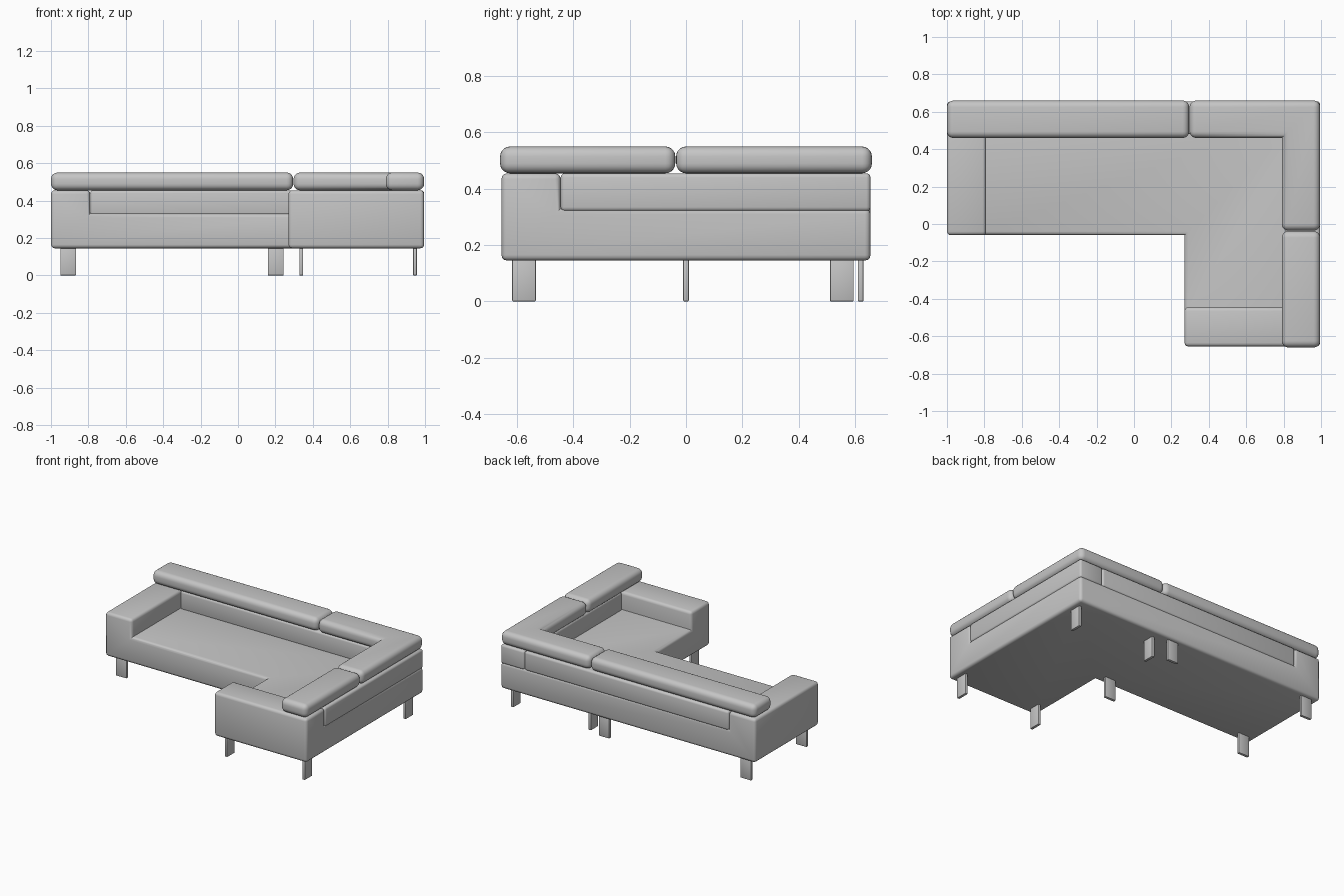
import bpy
import bmesh
from math import radians

cube = bpy.data.objects.get("Cube")
if cube:
    bpy.data.objects.remove(cube, do_unlink=True)

# One plain upholstery colour for the whole sofa
grey = bpy.data.materials.new("soft_grey")
grey.use_nodes = True
COLOUR = (0.56, 0.56, 0.56, 1)
grey.diffuse_color = COLOUR
bsdf = next(n for n in grey.node_tree.nodes if n.type == "BSDF_PRINCIPLED")
bsdf.inputs["Base Color"].default_value = COLOUR

AXES = ((1, 0, 0), (0, 1, 0), (0, 0, 1))


def rounded_blocks(name, xs, ys, zs, filled, bevel, segments=3):
    """Weld the filled cells of a grid into one solid and round its outer edges."""
    bm = bmesh.new()
    verts = {}
    grid = (xs, ys, zs)

    def vert(key):
        if key not in verts:
            verts[key] = bm.verts.new([grid[a][key[a]] for a in range(3)])
        return verts[key]

    for cell in filled:
        for axis in range(3):
            u, v = AXES[(axis + 1) % 3], AXES[(axis + 2) % 3]
            for side in (0, 1):
                step = 1 if side else -1
                neighbour = tuple(c + step * d for c, d in zip(cell, AXES[axis]))
                if neighbour in filled:
                    continue
                start = [c + side * d for c, d in zip(cell, AXES[axis])]
                corners = ((0, 0), (1, 0), (1, 1), (0, 1))
                bm.faces.new([vert(tuple(s + i * p + j * q for s, p, q in zip(start, u, v)))
                              for i, j in corners])
    bmesh.ops.recalc_face_normals(bm, faces=bm.faces[:])
    bmesh.ops.dissolve_limit(bm, angle_limit=radians(1), verts=bm.verts[:], edges=bm.edges[:])
    bm.normal_update()
    outer = [e for e in bm.edges if e.calc_face_angle_signed(0) > 0.5]
    bmesh.ops.bevel(bm, geom=outer, offset=bevel, offset_type="OFFSET",
                    segments=segments, profile=0.5, affect="EDGES", clamp_overlap=True)
    bmesh.ops.recalc_face_normals(bm, faces=bm.faces[:])

    mesh = bpy.data.meshes.new(name)
    bm.to_mesh(mesh)
    bm.free()
    mesh.materials.append(grey)
    obj = bpy.data.objects.new(name, mesh)
    bpy.context.collection.objects.link(obj)
    bpy.ops.object.select_all(action="DESELECT")
    obj.select_set(True)
    bpy.context.view_layer.objects.active = obj
    bpy.ops.object.shade_smooth_by_angle(angle=radians(40))
    return obj


def box(name, x, y, z, bevel, segments=3):
    return rounded_blocks(name, x, y, z, {(0, 0, 0)}, bevel, segments)


BOTTOM, SEAT, ARM, TOP = 0.145, 0.33, 0.455, 0.55

# L-shaped seat with an arm at each end, all one upholstered body
seat_cells = {(0, 2, 0), (1, 2, 0), (2, 2, 0), (2, 1, 0), (2, 0, 0)}
arm_cells = {(0, 2, 1), (2, 0, 1)}
rounded_blocks("seat_and_arms", (-1, -0.79, 0.27, 0.995), (-0.655, -0.445, -0.06, 0.655),
               (BOTTOM, SEAT, ARM), seat_cells | arm_cells, 0.02)

# Low backrests along the rear and the left side
box("rear_backrest", (-0.79, 0.81), (0.48, 0.655), (SEAT - 0.01, ARM), 0.015)
box("side_backrest", (0.81, 0.995), (-0.445, 0.655), (SEAT - 0.01, ARM), 0.015)

# Padded headrests resting on the backrests
box("rear_headrest", (-1, 0.295), (0.46, 0.66), (ARM, TOP), 0.035, 5)
rounded_blocks("corner_headrest", (0.297, 0.79, 0.995), (-0.035, 0.46, 0.66), (ARM, TOP),
               {(0, 1, 0), (1, 1, 0), (1, 0, 0)}, 0.035, 5)
box("side_headrest", (0.79, 0.995), (-0.66, -0.038), (ARM, TOP), 0.035, 5)

# Flat plate legs: wide in x under the long seat, wide in y under the chaise
WIDE, THIN = 0.042, 0.01


def leg(name, x, y, half_x, half_y):
    box(name, (x - half_x, x + half_x), (y - half_y, y + half_y), (0, BOTTOM + 0.01), 0.004, 2)


for row, y in (("front", 0.0), ("rear", 0.62)):
    for side, x in (("right", -0.908), ("middle", 0.202)):
        leg(f"{row}_{side}_leg", x, y, WIDE, THIN)
for row, y in (("front", -0.575), ("rear", 0.553)):
    for side, x in (("inner", 0.338), ("outer", 0.946)):
        leg(f"chaise_{row}_{side}_leg", x, y, THIN, WIDE)
